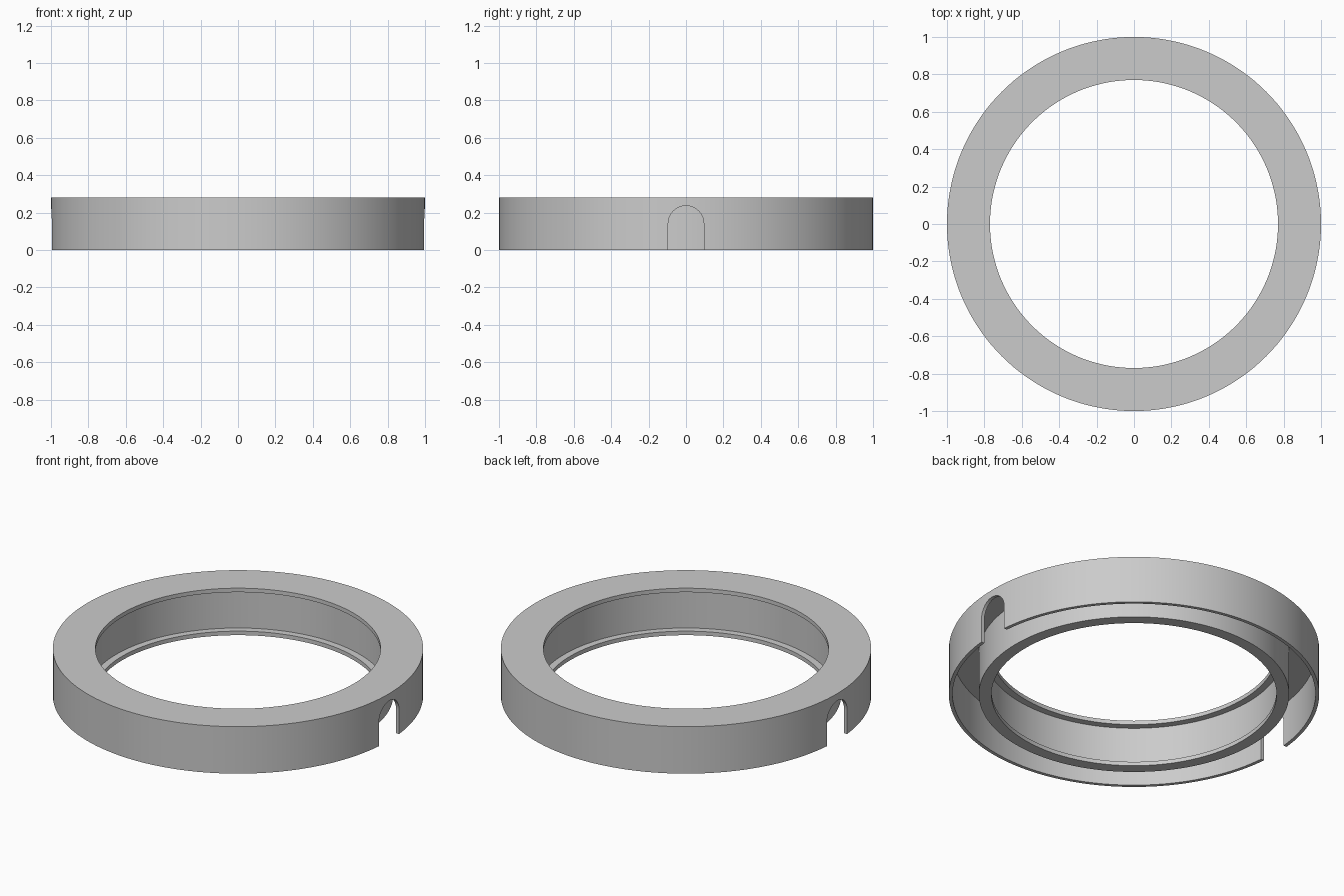
import bpy, bmesh, math

cube = bpy.data.objects.get("Cube")
if cube:
    bpy.data.objects.remove(cube, do_unlink=True)

SEGMENTS = 144
HEIGHT = 0.28
LIP = 0.024            # thickness of the top plate and the inner lips
OUTER, OUTER_IN = 1.0, 0.98
INNER_OUT, RECESS, HOLE = 0.838, 0.81, 0.77
NOTCH_HALF, NOTCH_TOP = 0.095, 0.237

grey = bpy.data.materials.new("plain_grey")
grey.use_nodes = True
grey.diffuse_color = (0.6, 0.6, 0.6, 1)
grey.node_tree.nodes["Principled BSDF"].inputs["Base Color"].default_value = (0.6, 0.6, 0.6, 1)


def make_object(name, bm):
    bmesh.ops.recalc_face_normals(bm, faces=bm.faces)
    mesh = bpy.data.meshes.new(name)
    bm.to_mesh(mesh)
    bm.free()
    mesh.materials.append(grey)
    obj = bpy.data.objects.new(name, mesh)
    bpy.context.collection.objects.link(obj)
    return obj


def lathe(name, profile):
    """Turn a closed (radius, height) profile around the z axis."""
    bm = bmesh.new()
    rings = []
    for i in range(SEGMENTS):
        a = math.tau * i / SEGMENTS
        rings.append([bm.verts.new((r * math.cos(a), r * math.sin(a), z)) for r, z in profile])
    n = len(profile)
    for i, ring in enumerate(rings):
        following = rings[(i + 1) % SEGMENTS]
        for j in range(n):
            k = (j + 1) % n
            bm.faces.new((ring[j], following[j], following[k], ring[k]))
    return make_object(name, bm)


# Ring: outer skirt, top plate, and inner wall with a lip at top and bottom
ring = lathe("ring_housing", [
    (OUTER, 0), (OUTER, HEIGHT),
    (HOLE, HEIGHT), (HOLE, HEIGHT - LIP),
    (RECESS, HEIGHT - LIP), (RECESS, LIP),
    (HOLE, LIP), (HOLE, 0),
    (INNER_OUT, 0), (INNER_OUT, HEIGHT - LIP),
    (OUTER_IN, HEIGHT - LIP), (OUTER_IN, 0),
])

# Arched notch cutters through the outer skirt on both sides
bm = bmesh.new()
arch = [(NOTCH_HALF, -0.1)]
for i in range(25):
    a = math.pi * i / 24
    arch.append((NOTCH_HALF * math.cos(a), NOTCH_TOP - NOTCH_HALF * (1 - math.sin(a))))
arch.append((-NOTCH_HALF, -0.1))
for side in (-1, 1):
    face = bm.faces.new([bm.verts.new((side * 0.9, y, z)) for y, z in arch])
    new = bmesh.ops.extrude_face_region(bm, geom=[face])["geom"]
    moved = [v for v in new if isinstance(v, bmesh.types.BMVert)]
    bmesh.ops.translate(bm, verts=moved, vec=(side * 0.2, 0, 0))
cutter = make_object("notch_cutter", bm)
cutter.hide_render = True

cut = ring.modifiers.new("notches", "BOOLEAN")
cut.operation = "DIFFERENCE"
cut.solver = "EXACT"
cut.object = cutter

bpy.ops.object.select_all(action="DESELECT")
ring.select_set(True)
bpy.context.view_layer.objects.active = ring
bpy.ops.object.modifier_apply(modifier=cut.name)
bpy.data.objects.remove(cutter, do_unlink=True)
bpy.ops.object.shade_smooth_by_angle(angle=math.radians(30))
